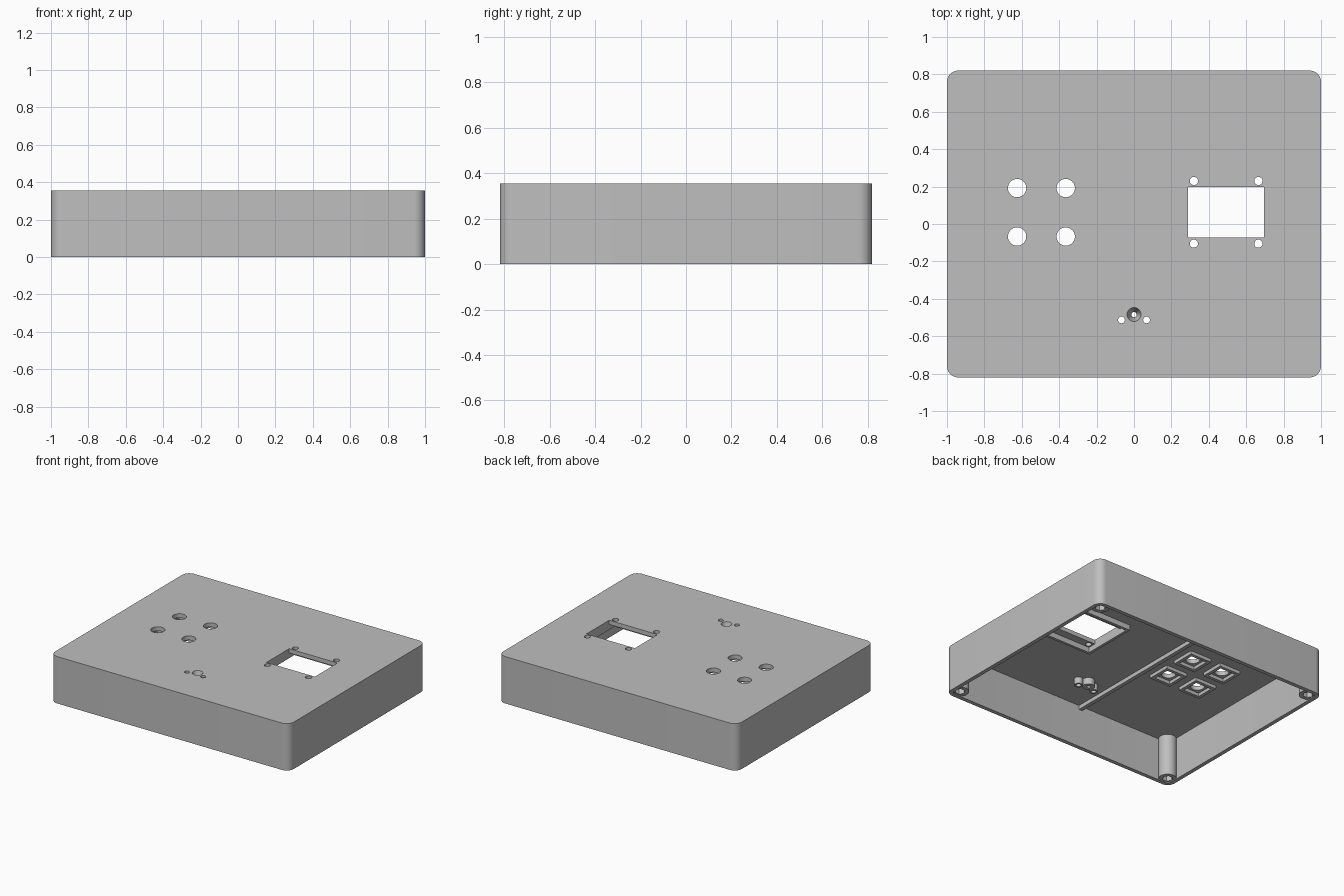
import bpy
import bmesh
import math

cube = bpy.data.objects.get("Cube")
if cube:
    bpy.data.objects.remove(cube, do_unlink=True)

HX, HY, TOP = 1.0, 0.82, 0.355     # half width, half depth, height
WALL, CORNER = 0.03, 0.06
FLOOR = TOP - 0.032                # underside of the top plate

gray = bpy.data.materials.new("plastic_gray")
gray.use_nodes = True
gray.diffuse_color = (0.52, 0.52, 0.52, 1)
gray.node_tree.nodes["Principled BSDF"].inputs["Base Color"].default_value = gray.diffuse_color


def prism(name, outline, z0, z1, outline_top=None):
    """Closed solid from a bottom outline to a top outline."""
    bm = bmesh.new()
    low = [bm.verts.new((x, y, z0)) for x, y in outline]
    high = [bm.verts.new((x, y, z1)) for x, y in outline_top or outline]
    bm.faces.new(low[::-1])
    bm.faces.new(high)
    n = len(low)
    for i in range(n):
        j = (i + 1) % n
        bm.faces.new((low[i], low[j], high[j], high[i]))
    mesh = bpy.data.meshes.new(name)
    bm.to_mesh(mesh)
    bm.free()
    mesh.materials.append(gray)
    obj = bpy.data.objects.new(name, mesh)
    bpy.context.collection.objects.link(obj)
    return obj


def circle(x, y, r, n=32):
    return [(x + r * math.cos(2 * math.pi * i / n), y + r * math.sin(2 * math.pi * i / n))
            for i in range(n)]


def rect(x0, x1, y0, y1):
    return [(x0, y0), (x1, y0), (x1, y1), (x0, y1)]


def square(x, y, h):
    return rect(x - h, x + h, y - h, y + h)


def rounded(hx, hy, r, steps=10):
    pts = []
    for k, (sx, sy) in enumerate([(1, 1), (-1, 1), (-1, -1), (1, -1)]):
        for i in range(steps + 1):
            a = math.pi / 2 * (k + i / steps)
            pts.append((sx * (hx - r) + r * math.cos(a), sy * (hy - r) + r * math.sin(a)))
    return pts


def cut(obj, cutters):
    """Subtract the cutters, then discard them."""
    bpy.context.view_layer.objects.active = obj
    for c in cutters:
        mod = obj.modifiers.new("cut", "BOOLEAN")
        mod.operation = "DIFFERENCE"
        mod.solver = "EXACT"
        mod.object = c
        bpy.ops.object.modifier_apply(modifier=mod.name)
        bpy.data.objects.remove(c, do_unlink=True)


def hole(outline, z0=FLOOR - 0.1, z1=TOP + 0.1):
    return prism("cutter", outline, z0, z1)


# Feature positions
buttons = [(x, y) for x in (-0.625, -0.365) for y in (-0.067, 0.192)]
display = (0.29, 0.695, -0.073, 0.198)
display_screws = [(x, y) for x in (0.32, 0.665) for y in (-0.105, 0.23)]
pins = [(-0.067, -0.513), (0.067, -0.513)]
socket = (0, -0.484)
BOSS = FLOOR - 0.05


def socket_cone():
    return prism("cutter", circle(*socket, 0.011), BOSS - 0.01, TOP + 0.005,
                 circle(*socket, 0.039))


# Hollow shell with all the openings in its top plate
shell = prism("case_shell", rounded(HX, HY, CORNER), 0, TOP)
cut(shell, [prism("cutter", rounded(HX - WALL, HY - WALL, CORNER - WALL), -0.1, FLOOR)])
cut(shell, [hole(circle(x, y, 0.049)) for x, y in buttons]
    + [hole(rect(*display))]
    + [hole(circle(x, y, 0.022, 20)) for x, y in display_screws]
    + [hole(circle(x, y, 0.018, 20)) for x, y in pins]
    + [socket_cone()])
parts = [shell]

# Square locating frames under the button holes
for i, (x, y) in enumerate(buttons):
    frame = prism(f"button_frame_{i + 1}", square(x, y, 0.09), FLOOR - 0.025, FLOOR)
    cut(frame, [hole(square(x, y, 0.066))])
    parts.append(frame)

# Frame that holds the display board
frame = prism("display_frame", rect(0.27, 0.715, -0.155, 0.28), FLOOR - 0.04, FLOOR)
cut(frame, [hole(rect(0.29, 0.695, -0.135, 0.26))])
parts.append(frame)

# Dividing rib across the underside
parts.append(prism("dividing_rib", rect(-0.2, -0.17, WALL - HY, HY - WALL), FLOOR - 0.03, FLOOR))

# Socket boss and the two pin bosses
boss = prism("socket_boss", circle(*socket, 0.042), BOSS, FLOOR)
cut(boss, [socket_cone()])
parts.append(boss)
for side, (x, y) in zip(("right", "left"), pins):
    boss = prism(f"{side}_pin_boss", circle(x, y, 0.03), BOSS, FLOOR)
    cut(boss, [hole(circle(x, y, 0.018, 20))])
    parts.append(boss)

# Corner screw posts with hexagonal nut pockets
for sx, side in ((-1, "right"), (1, "left")):
    for sy, end in ((-1, "front"), (1, "back")):
        x, y = sx * 0.93, sy * 0.75
        post = prism(f"{end}_{side}_post", circle(x, y, 0.063), 0.008, FLOOR)
        cut(post, [hole(circle(x, y, 0.036, 6), -0.1, 0.06)])
        parts.append(post)

# Smooth the round surfaces, keep the edges sharp
bpy.ops.object.select_all(action="DESELECT")
for p in parts:
    p.select_set(True)
bpy.context.view_layer.objects.active = shell
bpy.ops.object.shade_smooth_by_angle(angle=math.radians(30))
